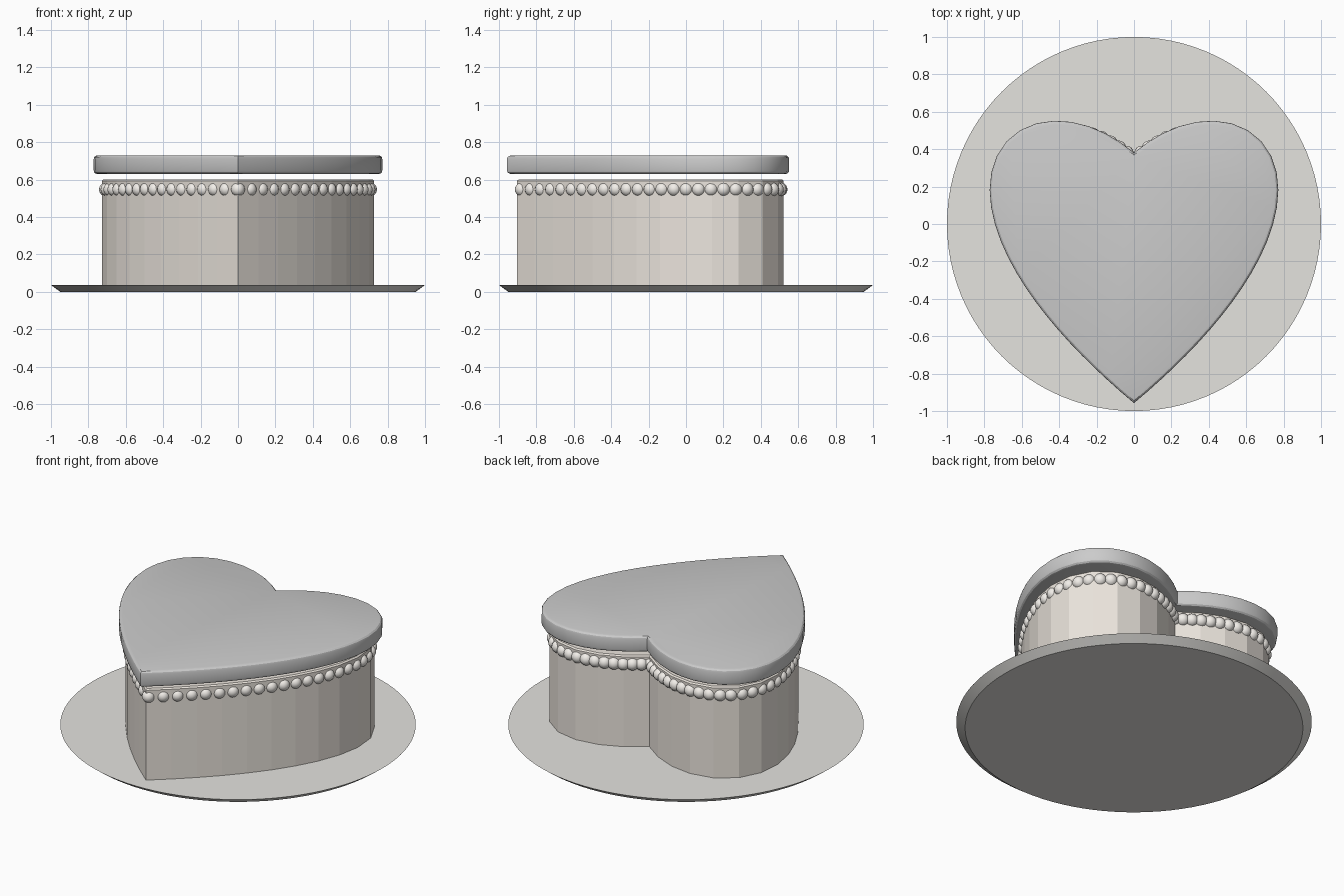
import bpy, bmesh
from mathutils import Vector, Matrix
from mathutils.geometry import interpolate_bezier

if "Cube" in bpy.data.objects:
    bpy.data.objects.remove(bpy.data.objects["Cube"])


def material(name, rgb):
    m = bpy.data.materials.new(name)
    m.diffuse_color = (*rgb, 1)
    m.use_nodes = True
    m.node_tree.nodes["Principled BSDF"].inputs["Base Color"].default_value = m.diffuse_color
    return m


def half_heart(n, scale, ease=0.0):
    """n+1 points from the cleft to the tip, right half; ease widens the steps near the tip."""
    fine = interpolate_bezier(Vector((0, .38, 0)), Vector((.6, .89, 0)),
                              Vector((1.38, .2, 0)), Vector((0, -.955, 0)), 400)
    run = [0.0]
    for a, b in zip(fine, fine[1:]):
        run.append(run[-1] + (b - a).length)
    pts, j = [], 0
    for i in range(n + 1):
        u = i / n
        s = run[-1] * (u * (1 - ease) + ease * u * u)
        while j < len(run) - 2 and run[j + 1] < s:
            j += 1
        f = (s - run[j]) / (run[j + 1] - run[j])
        p = fine[j].lerp(fine[j + 1], min(f, 1)) * scale
        pts.append(p)
    pts[0].x = pts[-1].x = 0
    return pts


def heart(n, scale, ease=0.0):
    right = half_heart(n, scale, ease)
    return right + [Vector((-p.x, p.y, 0)) for p in right[-2:0:-1]]


def finish(bm, name, mat, smooth=None):
    bmesh.ops.recalc_face_normals(bm, faces=bm.faces)
    me = bpy.data.meshes.new(name)
    bm.to_mesh(me)
    bm.free()
    ob = bpy.data.objects.new(name, me)
    bpy.context.collection.objects.link(ob)
    me.materials.append(mat)
    if smooth:
        bpy.ops.object.select_all(action='DESELECT')
        ob.select_set(True)
        bpy.context.view_layer.objects.active = ob
        bpy.ops.object.shade_smooth_by_angle(angle=smooth)
    return ob


def heart_prism(name, pts, z0, z1, mat, bevel, segments, both):
    bm = bmesh.new()
    base = bm.faces.new([bm.verts.new((p.x, p.y, z0)) for p in pts])
    ext = bmesh.ops.extrude_face_region(bm, geom=[base], use_keep_orig=True)
    top = [v for v in ext["geom"] if isinstance(v, bmesh.types.BMVert)]
    bmesh.ops.translate(bm, verts=top, vec=(0, 0, z1 - z0))
    bmesh.ops.recalc_face_normals(bm, faces=bm.faces)
    # round the rims only
    rims = [e for e in bm.edges if abs(e.verts[0].co.z - e.verts[1].co.z) < 1e-5
            and (both or e.verts[0].co.z > z1 - 1e-4)]
    bmesh.ops.bevel(bm, geom=rims, offset=bevel, segments=segments,
                    profile=.5, affect='EDGES')
    return finish(bm, name, mat, None if not both else .45)


stone = material("plate_grey", (.78, .77, .74))
beige = material("body_beige", (.84, .79, .73))
pearl = material("bead_pearl", (.89, .86, .82))
pale = material("lid_pale", (.85, .85, .83))

# Round plate, narrower underneath
bm = bmesh.new()
bmesh.ops.create_cone(bm, cap_ends=True, segments=96, radius1=.95, radius2=1,
                      depth=.037, matrix=Matrix.Translation((0, 0, .0185)))
finish(bm, "plate", stone, .4)

# Faceted heart body
heart_prism("heart_body", heart(16, .946), .03, .602, beige, .008, 1, False)

# Floating heart lid with rounded rims
heart_prism("heart_lid", heart(26, 1.003), .63, .73, pale, .02, 3, True)

# String of beads around the body
bm = bmesh.new()
for p in heart(34, .919, .25):
    bmesh.ops.create_uvsphere(bm, u_segments=16, v_segments=10, radius=.037,
                              matrix=Matrix.Translation((p.x, p.y, .548)))
finish(bm, "bead_trim", pearl, .8)
